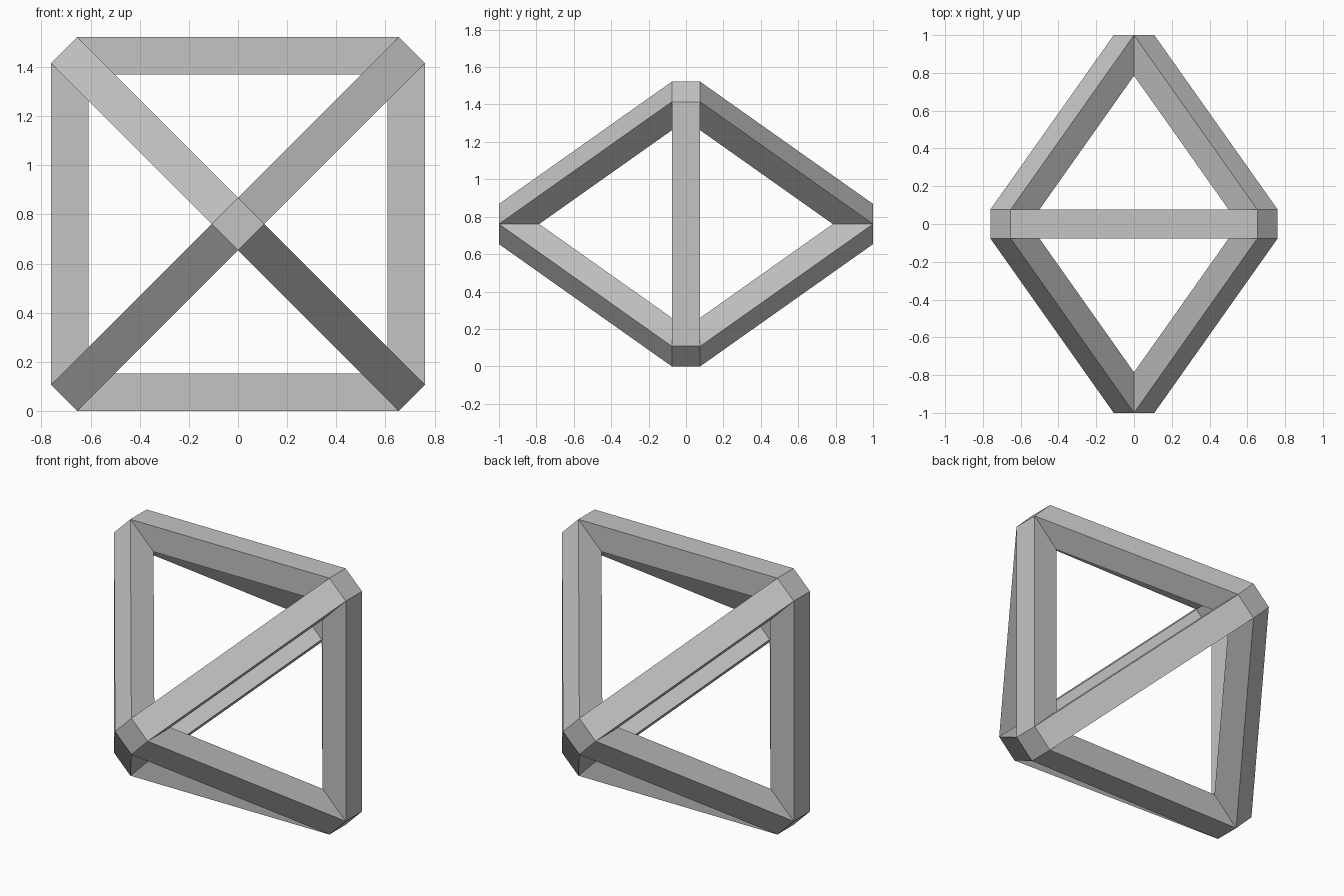
import bpy
import bmesh
from itertools import combinations, product
from mathutils import Matrix, Vector

if "Cube" in bpy.data.objects:
    bpy.data.objects.remove(bpy.data.objects["Cube"])

HALF = 0.076                                          # half the width of a square bar
OUTER = 1.0                                           # centre to outer corner cap
INNER = OUTER - 2 * HALF * (2 ** 0.5)                 # centre to inner corner cap
LIFT = (OUTER + HALF) / 2 ** 0.5                      # centre height

grey = bpy.data.materials.new("plain grey")
grey.use_nodes = True
grey.diffuse_color = (0.55, 0.55, 0.55, 1)
grey.node_tree.nodes["Principled BSDF"].inputs["Base Color"].default_value = grey.diffuse_color

bm = bmesh.new()
verts = {}


def corner(axis, signs, reach):
    """Corner of the cap on one axis, in the octant given by signs."""
    key = (axis, signs, reach)
    if key not in verts:
        verts[key] = bm.verts.new([s * (reach if i == axis else HALF)
                                   for i, s in enumerate(signs)])
    return verts[key]


def octant(values):
    return tuple(values[i] for i in range(len(values)))


SIGNS = (-1, 1)

# Square caps at the six corners, outside and inside
for axis, side, reach in product(range(len("xyz")), SIGNS, (OUTER, INNER)):
    p, q = [i for i in range(len("xyz")) if i != axis]
    ring = [(-1, -1), (1, -1), (1, 1), (-1, 1)]
    bm.faces.new([corner(axis, octant({axis: side, p: a, q: b}), reach) for a, b in ring])

# Twelve square bars: outer, inner and two side faces each
for u, v in combinations(range(len("xyz")), 2):
    w = next(i for i in range(len("xyz")) if i not in (u, v))
    for su, sv in product(SIGNS, SIGNS):
        low, high = [octant({u: su, v: sv, w: s}) for s in SIGNS]
        for reach in (OUTER, INNER):
            bm.faces.new([corner(u, low, reach), corner(v, low, reach),
                          corner(v, high, reach), corner(u, high, reach)])
        for side in (low, high):
            bm.faces.new([corner(u, side, OUTER), corner(v, side, OUTER),
                          corner(v, side, INNER), corner(u, side, INNER)])

bmesh.ops.recalc_face_normals(bm, faces=bm.faces)

# Turn an eighth about the front-back axis and stand on the ground
turn = Matrix.Rotation(0.7853982, 4, 'Y')
bm.transform(Matrix.Translation(Vector((0, 0, LIFT))) @ turn)

mesh = bpy.data.meshes.new("octahedron_frame")
bm.to_mesh(mesh)
bm.free()
mesh.materials.append(grey)
frame = bpy.data.objects.new("octahedron_frame", mesh)
bpy.context.collection.objects.link(frame)
